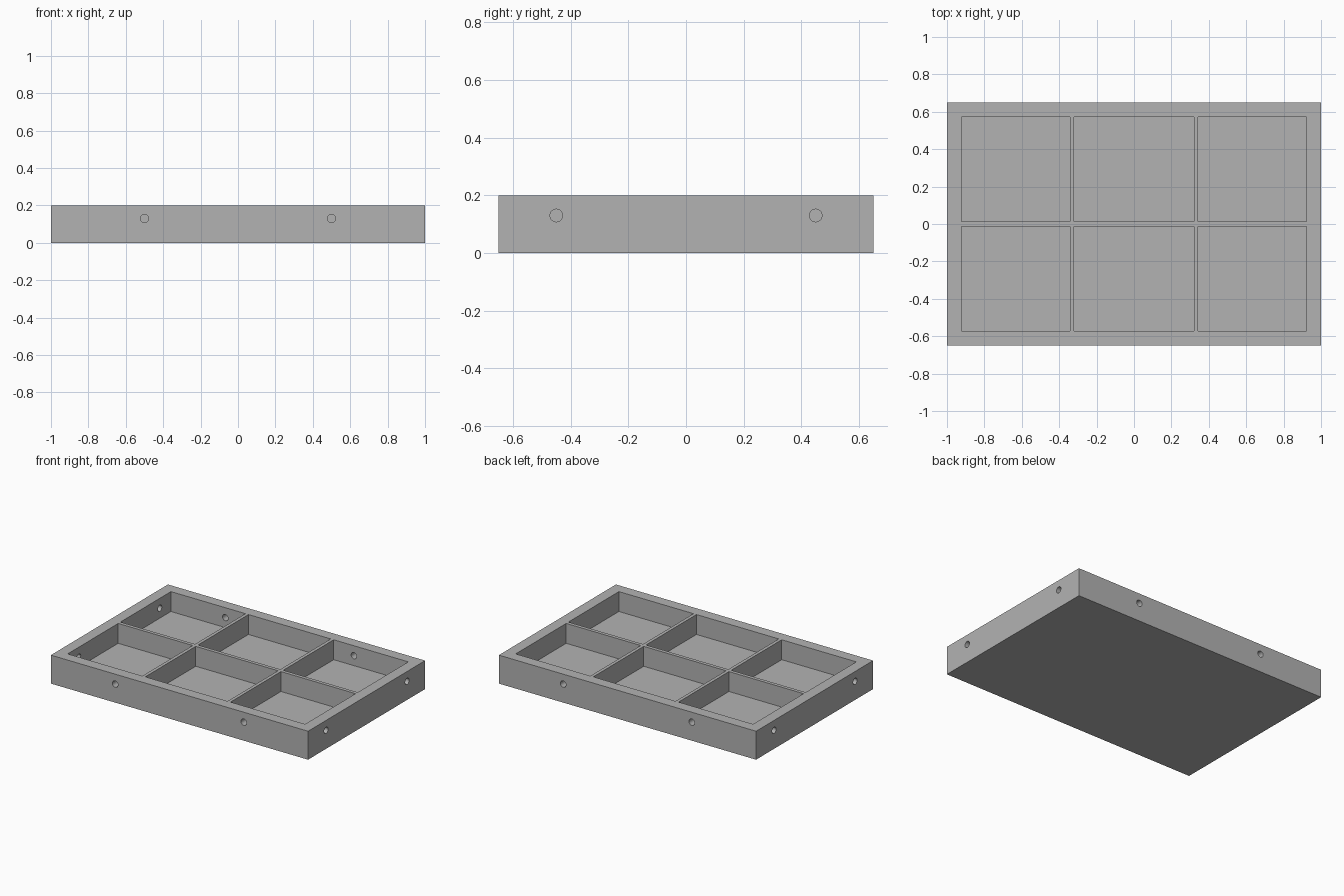
import bpy, bmesh
from math import radians
from mathutils import Matrix, Vector

cube = bpy.data.objects.get("Cube")
if cube:
    bpy.data.objects.remove(cube, do_unlink=True)

HALF = Vector((1.0, 0.65))
HEIGHT, FLOOR = 0.2, 0.06
HOLE_Z, HOLE_R = 0.13, 0.022
INNER_X, INNER_Y = 0.923, 0.573

grey = bpy.data.materials.new("plain grey")
grey.use_nodes = True
color = (0.45, 0.45, 0.45, 1)
grey.diffuse_color = color
grey.node_tree.nodes["Principled BSDF"].inputs["Base Color"].default_value = color


def add_box(bm, low, high):
    low, high = Vector(low), Vector(high)
    place = Matrix.Translation((low + high) / 2) @ Matrix.Diagonal((*(high - low), 1))
    bmesh.ops.create_cube(bm, size=1, matrix=place)


def add_hole(bm, center, depth, axis):
    turn = Matrix.Rotation(radians(90), 4, "Y" if axis == "X" else "X")
    bmesh.ops.create_cone(bm, cap_ends=True, segments=32, radius1=HOLE_R, radius2=HOLE_R,
                          depth=depth, matrix=Matrix.Translation(center) @ turn)


def make_object(name, bm):
    mesh = bpy.data.meshes.new(name)
    bm.to_mesh(mesh)
    bm.free()
    mesh.materials.append(grey)
    obj = bpy.data.objects.new(name, mesh)
    bpy.context.collection.objects.link(obj)
    return obj


# Solid tray block
bm = bmesh.new()
add_box(bm, (-HALF.x, -HALF.y, 0), (HALF.x, HALF.y, HEIGHT))
tray = make_object("divided_tray", bm)

# Six compartments: three columns, two rows
bm = bmesh.new()
for x0, x1 in ((-INNER_X, -0.343), (-0.32, 0.32), (0.343, INNER_X)):
    for y0, y1 in ((-INNER_Y, -0.0125), (0.0125, INNER_Y)):
        add_box(bm, (x0, y0, FLOOR), (x1, y1, HEIGHT + 0.1))
pockets = make_object("compartment_cutter", bm)

# Round holes: through the back and left-hand walls, blind on the other two
BLIND, THROUGH = 0.1, 0.2
bm = bmesh.new()
for side in (-1, 1):
    add_hole(bm, (side * 0.5, -HALF.y, HOLE_Z), BLIND, "Y")
    add_hole(bm, (side * 0.5, HALF.y, HOLE_Z), THROUGH, "Y")
    add_hole(bm, (HALF.x, side * 0.45, HOLE_Z), BLIND, "X")
    add_hole(bm, (-HALF.x, side * 0.45, HOLE_Z), THROUGH, "X")
holes = make_object("hole_cutter", bm)

# Cut the block and drop the cutters
bpy.context.view_layer.objects.active = tray
for cutter in (pockets, holes):
    cutter.hide_render = True
    mod = tray.modifiers.new(cutter.name, "BOOLEAN")
    mod.operation = "DIFFERENCE"
    mod.solver = "EXACT"
    mod.object = cutter
    bpy.ops.object.modifier_apply(modifier=mod.name)
    bpy.data.objects.remove(cutter, do_unlink=True)

# Smooth only the round hole walls
bpy.ops.object.select_all(action="DESELECT")
tray.select_set(True)
bpy.ops.object.shade_smooth_by_angle(angle=radians(30))
